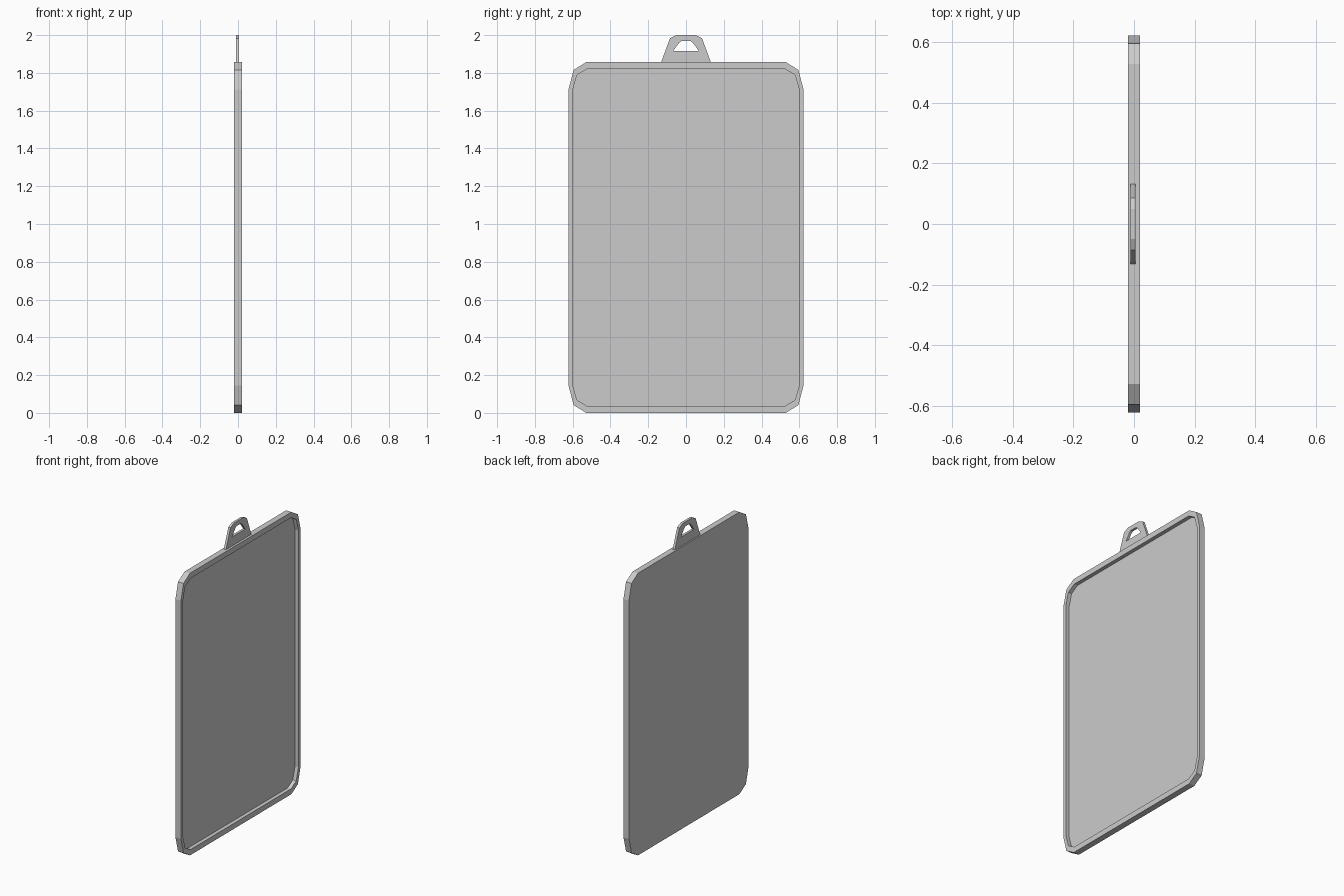
import bpy, bmesh

if "Cube" in bpy.data.objects:
    bpy.data.objects.remove(bpy.data.objects["Cube"])


def skin(name, rings, closed):
    """Join rings of (x, outline) with quads; cap the ends or close into a loop."""
    bm = bmesh.new()
    loops = [[bm.verts.new((x, y, z)) for y, z in outline] for x, outline in rings]
    n = len(loops[0])
    pairs = list(zip(loops, loops[1:]))
    if closed:
        pairs.append((loops[-1], loops[0]))
    else:
        bm.faces.new(loops[0])
        bm.faces.new(loops[-1])
    for a, b in pairs:
        for i in range(n):
            j = (i + 1) % n
            bm.faces.new((a[i], a[j], b[j], b[i]))
    bmesh.ops.recalc_face_normals(bm, faces=bm.faces)
    mesh = bpy.data.meshes.new(name)
    bm.to_mesh(mesh)
    bm.free()
    obj = bpy.data.objects.new(name, mesh)
    bpy.context.collection.objects.link(obj)
    return obj


def mirror_y(half):
    return half + [(-y, z) for y, z in reversed(half)]


def board_outline(corner, height=1.857):
    """Mirror one top corner into a full board outline."""
    bottom = [(y, height - z) for y, z in reversed(corner)]
    return mirror_y(bottom + corner)


# Tray board: flat back, raised rim around a recessed +x face
outer = board_outline([(0.622, 1.712), (0.595, 1.816), (0.528, 1.857)])
inner = board_outline([(0.600, 1.708), (0.577, 1.789), (0.523, 1.821)])
skin("board", [(-0.02, outer), (0.02, outer), (0.02, inner), (-0.005, inner)], False)

# Hanging tab with a trapezoid hole
tab = mirror_y([(0.133, 1.853), (0.085, 1.983), (0.05, 2.0)])
hole = mirror_y([(0.068, 1.916), (0.036, 1.960), (0.022, 1.970)])
skin("hanging_tab", [(-0.011, tab), (0.005, tab), (0.005, hole), (-0.011, hole)], True)
